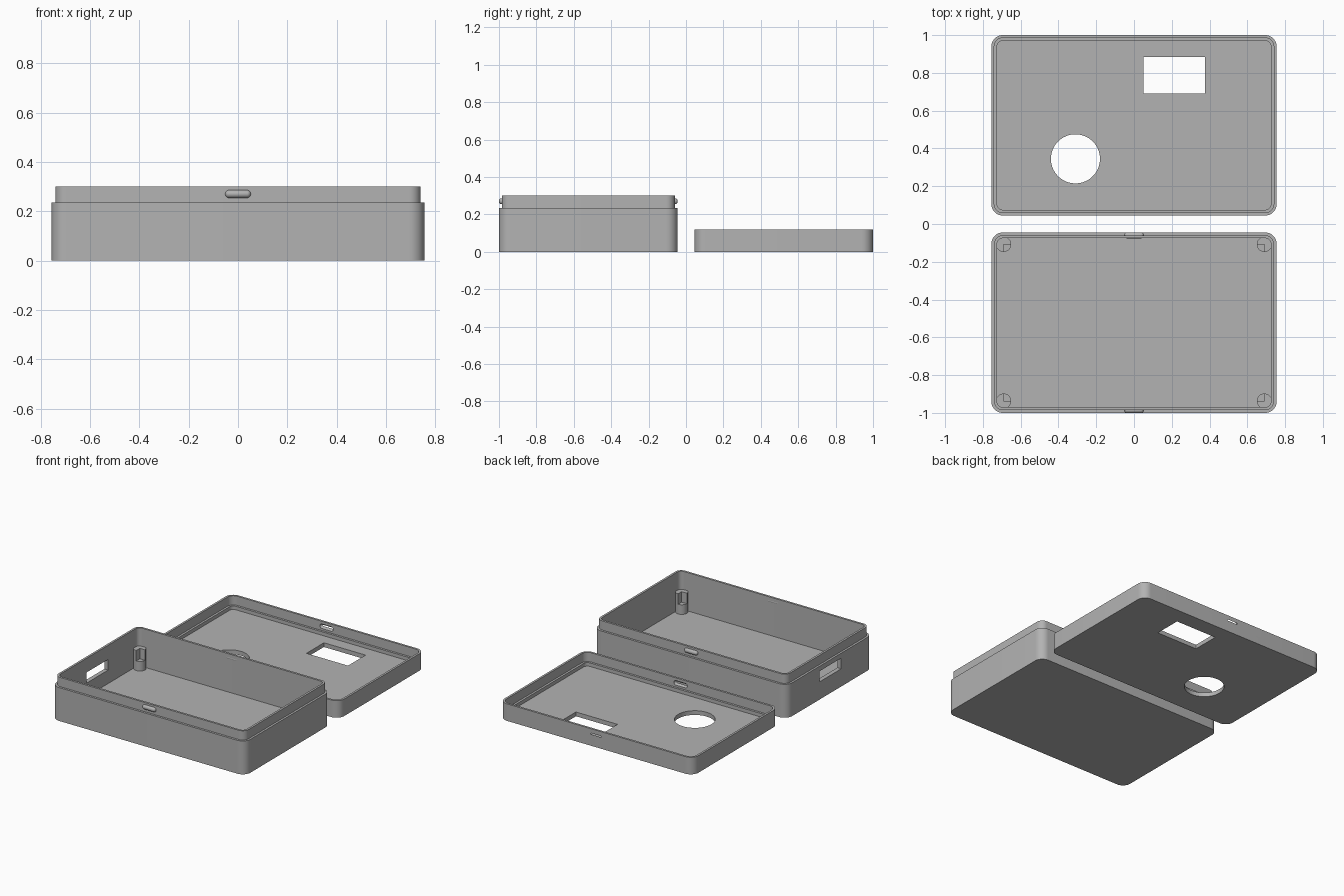
import bpy, bmesh, math
from mathutils import Matrix

if "Cube" in bpy.data.objects:
    bpy.data.objects.remove(bpy.data.objects["Cube"])

W, D, R = 0.755, 0.4775, 0.06      # half width, half depth, corner radius
BASE_Y, LID_Y = -0.5225, 0.5225
WALL, FLOOR = 0.03, 0.03

grey = bpy.data.materials.new("plain_grey")
grey.diffuse_color = (0.45, 0.45, 0.45, 1)
grey.use_nodes = True
grey.node_tree.nodes["Principled BSDF"].inputs["Base Color"].default_value = grey.diffuse_color


def finish(bm, name):
    bmesh.ops.recalc_face_normals(bm, faces=bm.faces)
    me = bpy.data.meshes.new(name)
    bm.to_mesh(me)
    bm.free()
    me.materials.append(grey)
    ob = bpy.data.objects.new(name, me)
    bpy.context.collection.objects.link(ob)
    return ob


def tray(name, cy, steps, seg=10):
    """Rounded tray: rings of (inset, z) from the underside, up and over to the floor."""
    bm = bmesh.new()
    rings = []
    for inset, z in steps:
        ring = []
        for q, (sx, sy) in enumerate(((1, 1), (-1, 1), (-1, -1), (1, -1))):
            for i in range(seg + 1):
                a = (q + i / seg) * math.pi / 2
                r = R - inset
                ring.append(bm.verts.new((sx * (W - R) + r * math.cos(a),
                                          cy + sy * (D - R) + r * math.sin(a), z)))
        rings.append(ring)
    for a, b in zip(rings, rings[1:]):
        for i in range(len(a)):
            j = (i + 1) % len(a)
            bm.faces.new((a[i], a[j], b[j], b[i]))
    bm.faces.new(rings[0])
    bm.faces.new(rings[-1])
    return finish(bm, name)


def block(name, lo, hi):
    bm = bmesh.new()
    bmesh.ops.create_cube(bm, size=1)
    for v in bm.verts:
        v.co = [l if c < 0 else h for c, l, h in zip(v.co, lo, hi)]
    return finish(bm, name)


def capsule(name, loc, r, half):
    bm = bmesh.new()
    bmesh.ops.create_uvsphere(bm, u_segments=24, v_segments=13, radius=r,
                              matrix=Matrix.Rotation(math.pi / 2, 4, 'Y'))
    for v in bm.verts:
        v.co.x += math.copysign(half - r, v.co.x)
    bmesh.ops.translate(bm, verts=bm.verts, vec=loc)
    return finish(bm, name)


def cylinder(name, loc, r, depth, seg=32):
    bm = bmesh.new()
    bmesh.ops.create_cone(bm, cap_ends=True, segments=seg, radius1=r, radius2=r,
                          depth=depth, matrix=Matrix.Translation(loc))
    return finish(bm, name)


def cut(ob, cutter):
    m = ob.modifiers.new("cut", 'BOOLEAN')
    m.operation, m.solver, m.object = 'DIFFERENCE', 'EXACT', cutter
    bpy.context.view_layer.objects.active = ob
    bpy.ops.object.modifier_apply(modifier=m.name)
    bpy.data.objects.remove(cutter)


# Case base with stepped lip and a port in the left wall
base = tray("case_base", BASE_Y, [(0, 0), (0, 0.235), (0.015, 0.235), (0.015, 0.3),
                                  (WALL, 0.3), (WALL, FLOOR)])
cut(base, block("port_cutter", (-0.8, -0.65, 0.125), (-0.7, -0.41, 0.2)))

# Lid lying open side up, with a matching rebate
lid = tray("case_lid", LID_Y, [(0, 0), (0, 0.12), (0.015, 0.12), (0.015, 0.055),
                               (WALL, 0.055), (WALL, FLOOR)])
cut(lid, cylinder("round_cutter", (-0.31, 0.345, 0), 0.13, 0.2, 64))
cut(lid, block("window_cutter", (0.05, 0.69, -0.1), (0.375, 0.885, 0.1)))

# Snap bumps on the lip and snap recesses in the lid
for side, s in (("front", -1), ("back", 1)):
    off = s * (D - 0.015)
    capsule("snap_bump_" + side, (0, BASE_Y + off, 0.27), 0.016, 0.052)
    cut(lid, capsule("recess_cutter", (0, LID_Y + off, 0.085), 0.0158, 0.052))

# Corner posts with a quarter notch facing inwards
for sx in (-1, 1):
    for sy in (-1, 1):
        x, y = sx * 0.69, BASE_Y + sy * 0.415
        top, step = 0.172, 0.098
        post = cylinder("corner_post", (x, y, (top + 0.02) / 2), 0.04, top - 0.02)
        xs, ys = sorted((x, x - sx * 0.1)), sorted((y, y - sy * 0.1))
        cut(post, block("notch_cutter", (xs[0], ys[0], step), (xs[1], ys[1], 0.3)))

# Smooth rounded corners, keep edges sharp
for ob in bpy.context.collection.objects:
    ob.select_set(True)
bpy.ops.object.shade_smooth_by_angle(angle=math.radians(30))
